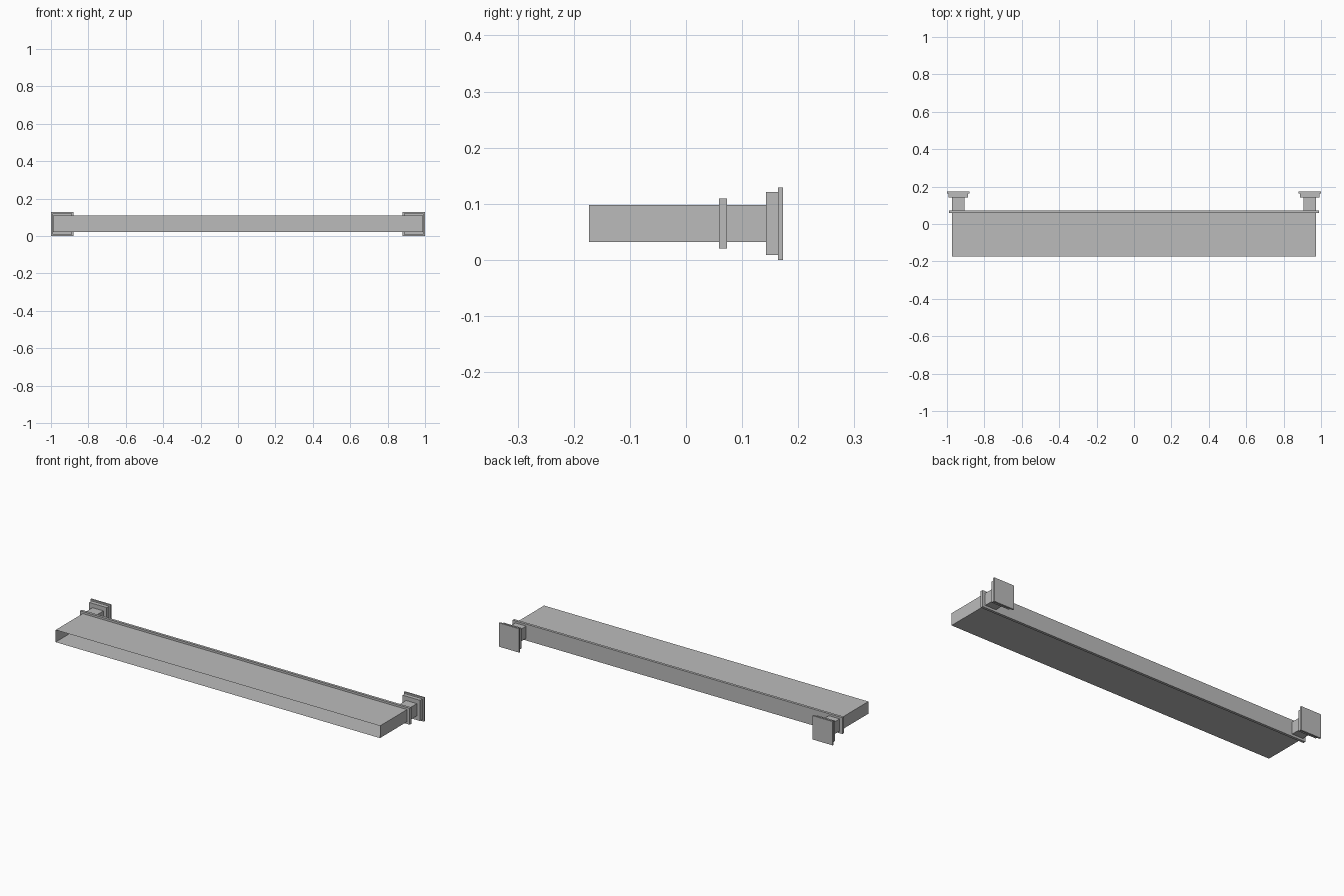
import bpy
import bmesh

cube = bpy.data.objects.get("Cube")
if cube:
    bpy.data.objects.remove(cube, do_unlink=True)

grey = bpy.data.materials.new("plain_grey")
grey.use_nodes = True
colour = (0.5, 0.5, 0.5, 1)
grey.diffuse_color = colour
grey.node_tree.nodes["Principled BSDF"].inputs["Base Color"].default_value = colour


def box(name, x, y, z, open_sides=()):
    """Box between (low, high) pairs; faces whose normal is in open_sides are left out."""
    bm = bmesh.new()
    bmesh.ops.create_cube(bm, size=1)
    bm.normal_update()
    gone = [f for f in bm.faces if any(f.normal.y * s > 0.9 for s in open_sides)]
    bmesh.ops.delete(bm, geom=gone, context='FACES')
    for v in bm.verts:
        for axis, (low, high) in enumerate((x, y, z)):
            v.co[axis] = high if v.co[axis] > 0 else low
    mesh = bpy.data.meshes.new(name)
    bm.to_mesh(mesh)
    bm.free()
    mesh.materials.append(grey)
    obj = bpy.data.objects.new(name, mesh)
    bpy.context.collection.objects.link(obj)
    return obj


# Hollow shelf body, open at the front and closed behind by the trim
box("shelf_body", (-0.972, 0.972), (-0.173, 0.059), (0.032, 0.098), open_sides=(-1, 1))
box("back_trim", (-0.988, 0.988), (0.059, 0.073), (0.02, 0.109))

# Wall mounts: stem, stepped flange and wall plate at each end
for side, sign in (("left", 1), ("right", -1)):
    def span(inner, outer):
        return tuple(sorted((sign * inner, sign * outer)))

    box(side + "_stem", span(0.907, 0.972), (0.073, 0.143), (0.032, 0.098))
    box(side + "_flange", span(0.887, 0.992), (0.143, 0.164), (0.009, 0.121))
    box(side + "_wall_plate", span(0.879, 1.0), (0.164, 0.173), (0.0, 0.129))
